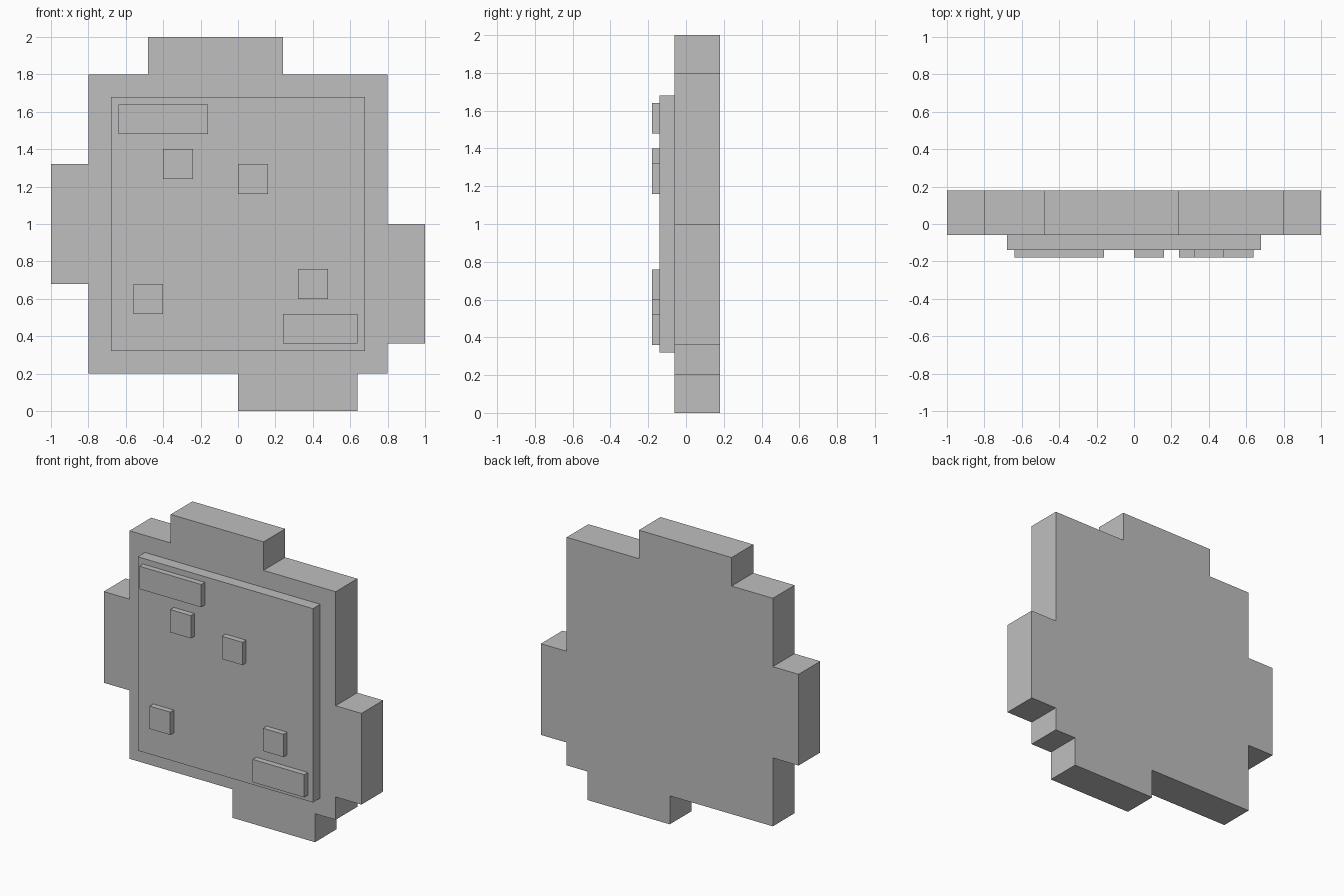
import bpy, bmesh

if "Cube" in bpy.data.objects:
    bpy.data.objects.remove(bpy.data.objects["Cube"])

# One flat grey for the whole model
grey = bpy.data.materials.new("grey")
grey.diffuse_color = (0.52, 0.52, 0.52, 1.0)
grey.use_nodes = True
grey.node_tree.nodes["Principled BSDF"].inputs["Base Color"].default_value = grey.diffuse_color


def slab(name, outline, y_front, y_back):
    """Extrude an (x, z) outline from y_front to y_back."""
    bm = bmesh.new()
    face = bm.faces.new([bm.verts.new((x, y_front, z)) for x, z in outline])
    moved = bmesh.ops.extrude_face_region(bm, geom=[face])["geom"]
    verts = [g for g in moved if isinstance(g, bmesh.types.BMVert)]
    bmesh.ops.translate(bm, verts=verts, vec=(0, y_back - y_front, 0))
    # restore the front cap if the extrusion consumed it
    open_edges = [e for e in bm.edges if e.is_boundary]
    if open_edges:
        bmesh.ops.holes_fill(bm, edges=open_edges)
    bmesh.ops.recalc_face_normals(bm, faces=bm.faces)
    mesh = bpy.data.meshes.new(name)
    bm.to_mesh(mesh)
    bm.free()
    mesh.materials.append(grey)
    obj = bpy.data.objects.new(name, mesh)
    bpy.context.collection.objects.link(obj)
    return obj


def rect(x0, x1, z0, z1):
    return [(x0, z0), (x1, z0), (x1, z1), (x0, z1)]


# Jigsaw-like body: square plate with one offset tab on every side
body = [
    (-0.8, 0.2), (0, 0.2), (0, 0), (0.64, 0), (0.64, 0.2), (0.8, 0.2),
    (0.8, 0.36), (1, 0.36), (1, 1), (0.8, 1), (0.8, 1.8),
    (0.24, 1.8), (0.24, 2), (-0.48, 2), (-0.48, 1.8), (-0.8, 1.8),
    (-0.8, 1.32), (-1, 1.32), (-1, 0.68), (-0.8, 0.68),
]
slab("body_plate", body, -0.06, 0.18)

# Raised square panel on the front
slab("front_panel", rect(-0.68, 0.68, 0.32, 1.68), -0.14, -0.06)

# Long bars in opposite corners of the panel
slab("upper_bar", rect(-0.64, -0.16, 1.48, 1.64), -0.18, -0.14)
slab("lower_bar", rect(0.24, 0.64, 0.36, 0.52), -0.18, -0.14)

# Small square studs, placed by their lower left corner
for i, (x, z) in enumerate([(-0.4, 1.24), (0, 1.16), (-0.56, 0.52), (0.32, 0.6)], 1):
    slab(f"square_stud_{i}", rect(x, x + 0.16, z, z + 0.16), -0.18, -0.14)
